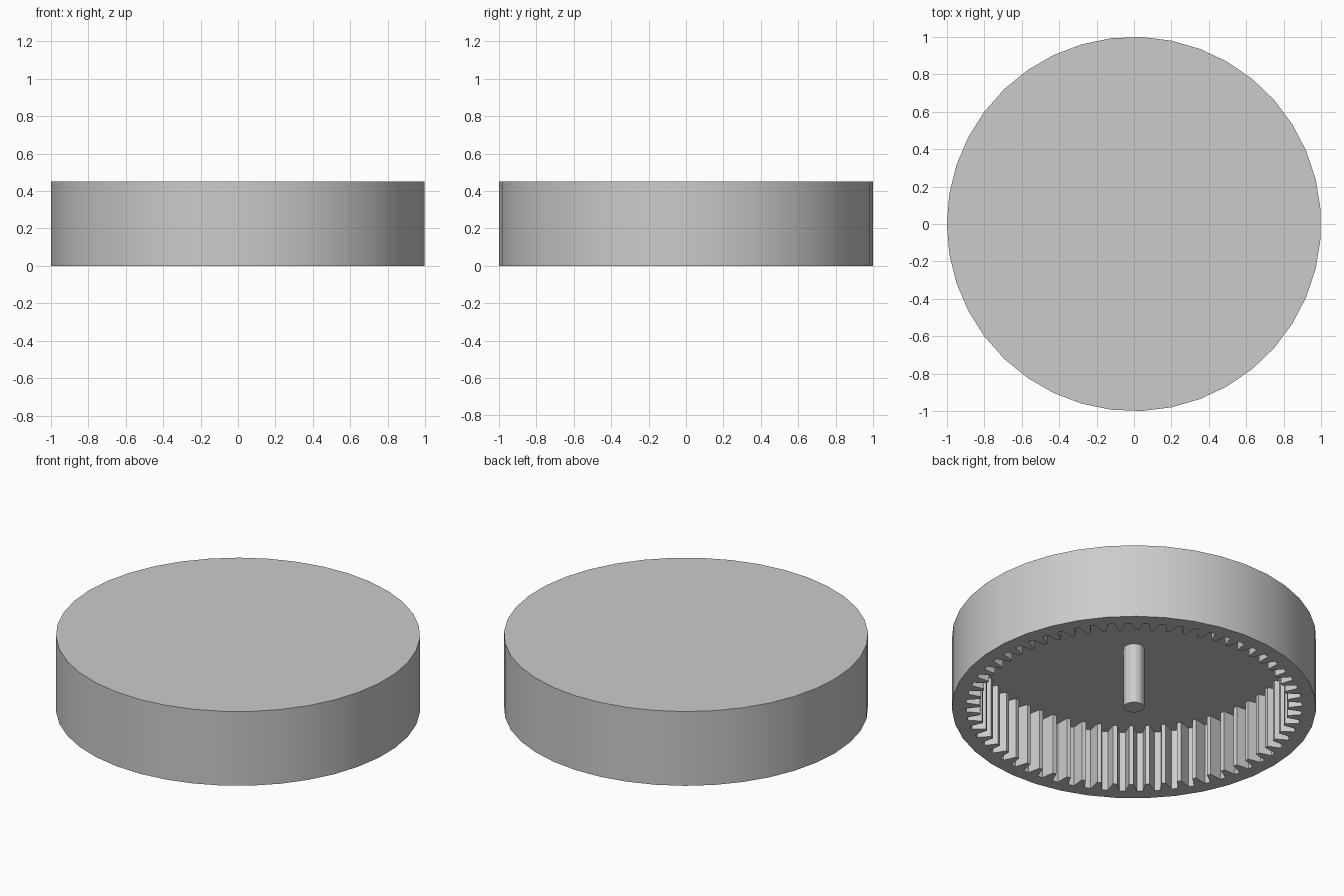
import bpy
import bmesh
from math import cos, sin, pi, radians

HEIGHT, CEILING = 0.45, 0.37
SIDES, TEETH = 39, 60
ROOT_R, MID_R, TIP_R = 0.922, 0.884, 0.847

cube = bpy.data.objects.get("Cube")
if cube:
    bpy.data.objects.remove(cube, do_unlink=True)

grey = bpy.data.materials.new("plain grey")
grey.use_nodes = True
colour = (0.6, 0.6, 0.6, 1)
grey.diffuse_color = colour
grey.node_tree.nodes["Principled BSDF"].inputs["Base Color"].default_value = colour


def loop(bm, points, z):
    """Closed ring of vertices from (radius, angle) pairs."""
    return [bm.verts.new((r * cos(a), r * sin(a), z)) for r, a in points]


def wall(bm, low, high):
    """Band of quads between two matching rings."""
    for i in range(len(low)):
        j = (i + 1) % len(low)
        bm.faces.new((low[i], low[j], high[j], high[i]))


def ring_edges(bm, ring):
    return [bm.edges.get((ring[i - 1], ring[i])) for i in range(len(ring))]


def finish(bm, name):
    bmesh.ops.recalc_face_normals(bm, faces=bm.faces[:])
    mesh = bpy.data.meshes.new(name)
    bm.to_mesh(mesh)
    bm.free()
    mesh.materials.append(grey)
    obj = bpy.data.objects.new(name, mesh)
    bpy.context.collection.objects.link(obj)
    bpy.ops.object.select_all(action="DESELECT")
    obj.select_set(True)
    bpy.context.view_layer.objects.active = obj
    bpy.ops.object.shade_smooth_by_angle(angle=radians(15))


# Outline of the drum and of the toothed recess
outer = [(1, pi + 2 * pi * i / SIDES) for i in range(SIDES)]
pitch = 2 * pi / TEETH
gap = [(TIP_R, -0.37), (MID_R, -0.27), (ROOT_R, -0.17),
       (ROOT_R, 0.17), (MID_R, 0.27), (TIP_R, 0.37)]
inner = [(r, (k + f) * pitch) for k in range(TEETH) for r, f in gap]

# Drum with closed top and internal gear teeth
bm = bmesh.new()
outer_low, outer_high = loop(bm, outer, 0), loop(bm, outer, HEIGHT)
inner_low, inner_high = loop(bm, inner, 0), loop(bm, inner, CEILING)
wall(bm, outer_low, outer_high)
wall(bm, inner_low, inner_high)
bm.faces.new(outer_high)
bm.faces.new(inner_high)
bmesh.ops.triangle_fill(bm, use_beauty=True, use_dissolve=False,
                        edges=ring_edges(bm, outer_low) + ring_edges(bm, inner_low))
finish(bm, "ring_gear_drum")

# Central axle pin
bm = bmesh.new()
circle = [(0.057, 2 * pi * i / 24) for i in range(24)]
pin_low, pin_high = loop(bm, circle, 0), loop(bm, circle, CEILING + 0.01)
wall(bm, pin_low, pin_high)
bm.faces.new(pin_low)
bm.faces.new(pin_high)
finish(bm, "axle_pin")
